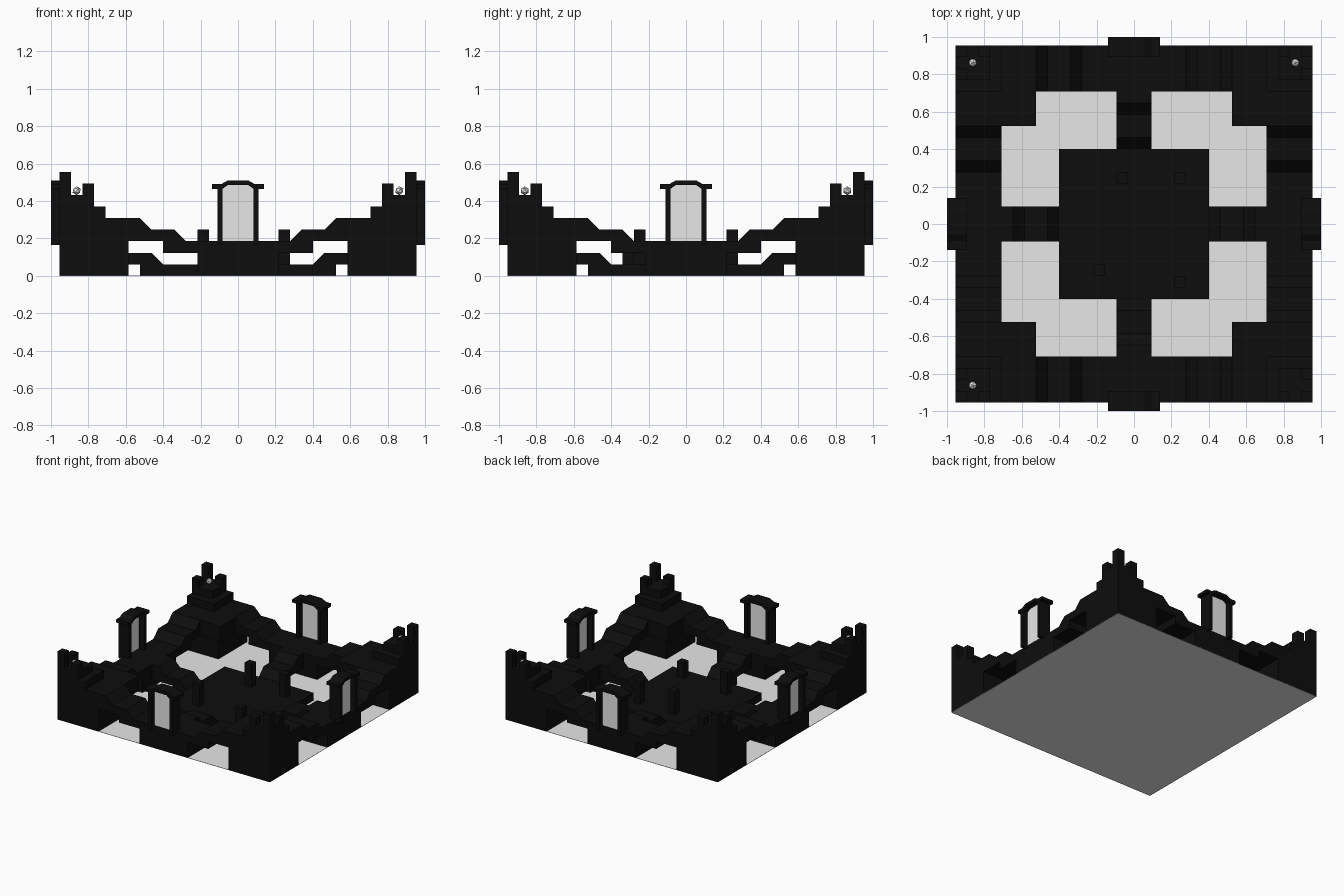
import bpy, bmesh
from math import pi
from mathutils import Matrix, Vector

cube = bpy.data.objects.get("Cube")
if cube:
    bpy.data.objects.remove(cube, do_unlink=True)

U = 2 * 0.955 / 31          # one building block


def edge(n):
    """Distance from the centre to the outer edge of block n."""
    return (n + 0.5) * U


def material(name, value):
    m = bpy.data.materials.new(name)
    m.use_nodes = True
    col = (value, value, value, 1)
    m.diffuse_color = col
    m.node_tree.nodes["Principled BSDF"].inputs["Base Color"].default_value = col
    return m


STONE = material("black stone", 0.004)
PALE = material("pale grey", 0.8)


def finish(name, bm, mat, turn=0):
    bmesh.ops.rotate(bm, verts=bm.verts, matrix=Matrix.Rotation(turn * pi / 2, 3, "Z"))
    bmesh.ops.recalc_face_normals(bm, faces=bm.faces)
    me = bpy.data.meshes.new(name)
    bm.to_mesh(me)
    bm.free()
    me.materials.append(mat)
    ob = bpy.data.objects.new(name, me)
    bpy.context.collection.objects.link(ob)
    return ob


def prism(name, pts, lo, hi, mat, turn=0, across=False):
    """Extrude a side profile outward from lo to hi, or across the side."""
    bm = bmesh.new()
    place = (lambda p, d: (d, -p[0], p[1])) if across else (lambda p, d: (p[0], -d, p[1]))
    face = bm.faces.new([bm.verts.new(place(p, lo)) for p in pts])
    ext = bmesh.ops.extrude_face_region(bm, geom=[face])
    verts = [g for g in ext["geom"] if isinstance(g, bmesh.types.BMVert)]
    move = Vector(place((0, 0), hi)) - Vector(place((0, 0), lo))
    bmesh.ops.translate(bm, verts=verts, vec=move)
    return finish(name, bm, mat, turn)


def box(name, x, y, z, mat, turn=0):
    """Box from low/high pairs; y counts outward from the centre."""
    return prism(name, [(x[0], z[0]), (x[1], z[0]), (x[1], z[1]), (x[0], z[1])],
                 y[0], y[1], mat, turn)


def mirrored(half):
    return half + [(-x, z) for x, z in reversed(half)]


OUT = edge(15)
LIFT = 0.002

# Floor plate and central platform
box("floor", (-OUT, OUT), (-OUT, OUT), (0, LIFT), PALE)
mid = edge(6)
box("central_platform", (-mid, mid), (-mid, mid), (LIFT, U), STONE)

# Short pillars on the platform
for i, (bx, by, h) in enumerate([(-1, 4, 4), (-3, -4, 4), (4, -5, 3), (4, 4, 4)]):
    box(f"pillar_{i}", ((bx - .5) * U, (bx + .5) * U),
        ((-by - .5) * U, (-by + .5) * U), (U, h * U), STONE)

# Walkway profile: stepped top with ramps, stepped underside, solid middle
walk = mirrored([
    (edge(3), LIFT), (edge(3), 2 * U), (edge(6), 2 * U), (edge(6), 3 * U),
    (edge(8), 3 * U), (edge(8), 5 * U), (edge(7), 4 * U), (edge(5), 4 * U),
    (edge(4), 3 * U)])

# Bridge profile: steps down from the walkway to the platform
bridge = [
    (edge(11), 3 * U), (edge(10), 3 * U), (edge(9), 2 * U), (edge(7), 2 * U),
    (edge(6), U), (edge(5), U), (edge(5), LIFT), (edge(8), LIFT),
    (edge(8), U), (edge(11), U)]

# Gate profiles
cap = mirrored([(.055, .485), (.083, .465), (.138, .465), (.138, .49),
                (.09, .49), (.055, .51)])
pane = mirrored([(.085, .185), (.085, .47), (.055, .488)])

for t in range(4):
    prism(f"walkway_{t}", walk, edge(11), OUT, STONE, t)
    prism(f"bridge_{t}", bridge, -edge(1), edge(1), STONE, t, across=True)

    # Gate with posts, arched cap and pale pane
    for s, side in ((-1, "a"), (1, "b")):
        box(f"gate_post_{t}{side}", sorted((s * .083, s * .11)), (.9, 1.0),
            (.165, .475), STONE, t)
    prism(f"gate_cap_{t}", cap, .893, 1.0, STONE, t)
    prism(f"gate_pane_{t}", pane, .947, .953, PALE, t)

    # Corner tower: solid foot, overhanging terrace and rising steps
    for name, start, low, high in (("foot", 9, LIFT, 3 * U), ("terrace", 8, 3 * U, 5 * U),
                                   ("step", 11, 5 * U, 6 * U), ("top", 12, 6 * U, 7 * U)):
        span = (edge(start), OUT)
        box(f"tower_{name}_{t}", span, span, (low, high), STONE, t)

    # Corner spire and two battlements
    last, tooth = (edge(14), OUT), (edge(12), edge(13))
    box(f"spire_{t}", last, last, (7 * U, 9 * U), STONE, t)
    box(f"battlement_{t}a", tooth, last, (7 * U, 8 * U), STONE, t)
    box(f"battlement_{t}b", last, tooth, (7 * U, 8 * U), STONE, t)

# Small faceted lamps on three towers
for i, (sx, sy) in enumerate([(-1, 1), (1, 1), (-1, -1)]):
    bm = bmesh.new()
    bmesh.ops.create_icosphere(bm, subdivisions=1, radius=0.024,
                               matrix=Matrix.Translation((sx * 14 * U, sy * 14 * U, .455)))
    finish(f"lamp_{i}", bm, PALE)
